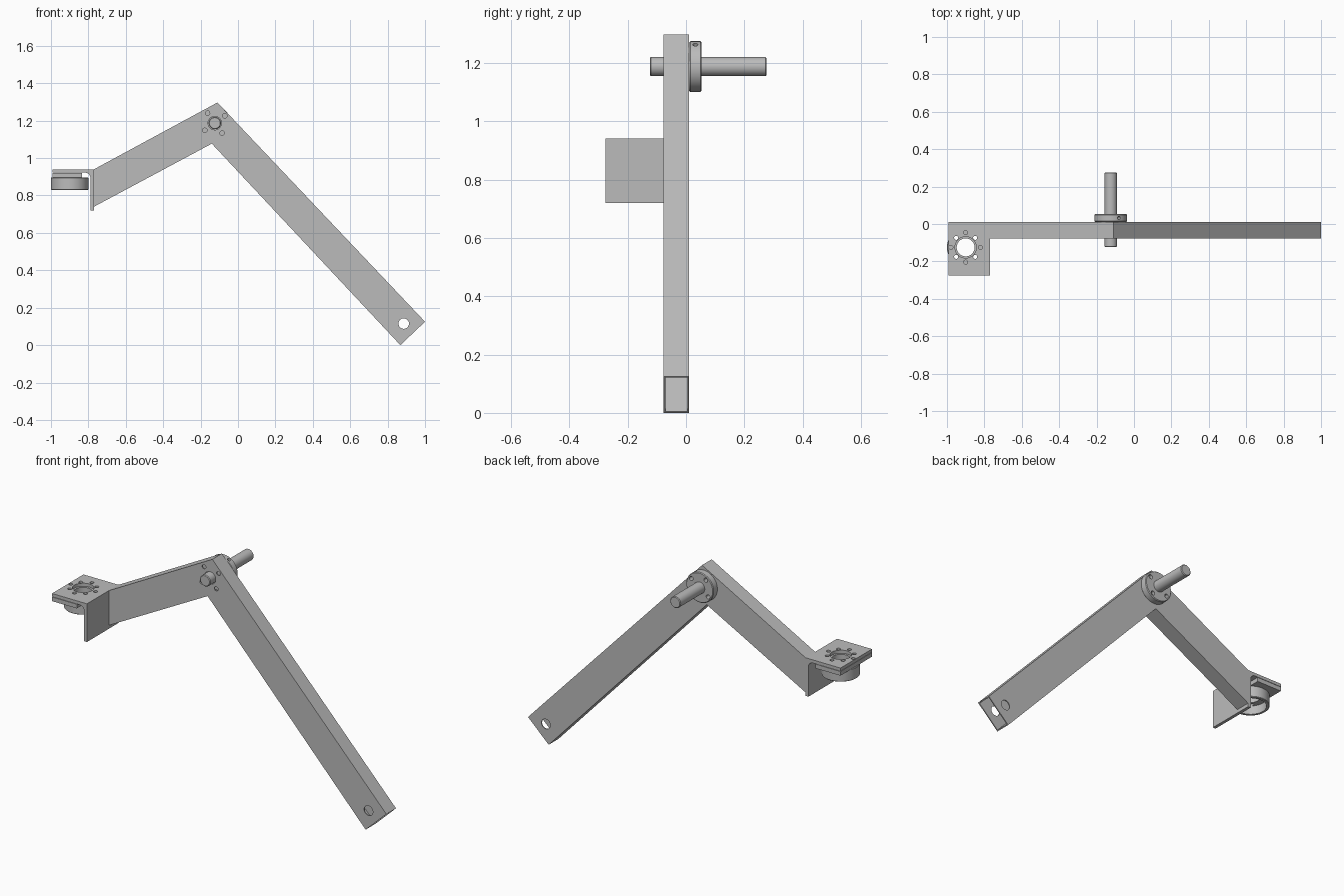
import bpy, bmesh, math
from mathutils import Vector, Matrix

if "Cube" in bpy.data.objects:
    bpy.data.objects.remove(bpy.data.objects["Cube"], do_unlink=True)

metal = bpy.data.materials.new("brushed grey metal")
metal.use_nodes = True
GREY = (0.5, 0.5, 0.5, 1)
metal.diffuse_color = GREY
metal.node_tree.nodes["Principled BSDF"].inputs["Base Color"].default_value = GREY


def finish(name, bm):
    bmesh.ops.recalc_face_normals(bm, faces=bm.faces)
    mesh = bpy.data.meshes.new(name)
    bm.to_mesh(mesh)
    bm.free()
    mesh.materials.append(metal)
    ob = bpy.data.objects.new(name, mesh)
    bpy.context.collection.objects.link(ob)
    return ob


def prism(name, profile, y0, y1):
    """Extrude an x-z outline along y."""
    bm = bmesh.new()
    face = bm.faces.new([bm.verts.new((x, y0, z)) for x, z in profile])
    new = bmesh.ops.extrude_face_region(bm, geom=[face])["geom"]
    bmesh.ops.translate(bm, vec=(0, y1 - y0, 0),
                        verts=[v for v in new if isinstance(v, bmesh.types.BMVert)])
    return finish(name, bm)


def box(name, x0, x1, y0, y1, z0, z1):
    return prism(name, [(x0, z0), (x1, z0), (x1, z1), (x0, z1)], y0, y1)


def rod(name, start, end, r, chamfer=0, sides=48):
    """Cylinder between two points, with optional chamfered rims."""
    start, end = Vector(start), Vector(end)
    axis = end - start
    bm = bmesh.new()
    bmesh.ops.create_cone(bm, cap_ends=True, segments=sides, radius1=r, radius2=r,
                          depth=axis.length)
    if chamfer:
        rims = [e for e in bm.edges if abs(e.verts[0].co.z - e.verts[1].co.z) < 1e-5]
        bmesh.ops.bevel(bm, geom=rims, offset=chamfer, segments=1, affect='EDGES')
    turn = Vector((0, 0, 1)).rotation_difference(axis).to_matrix().to_4x4()
    bm.transform(Matrix.Translation((start + end) / 2) @ turn)
    return finish(name, bm)


def cut(ob, cutters):
    bpy.context.view_layer.objects.active = ob
    for c in cutters:
        mod = ob.modifiers.new("cut", 'BOOLEAN')
        mod.operation, mod.solver, mod.object = 'DIFFERENCE', 'EXACT', c
        bpy.ops.object.modifier_apply(modifier=mod.name)
    for c in cutters:
        bpy.data.objects.remove(c, do_unlink=True)


def ring_points(cx, cy, r, first, count):
    return [(cx + r * math.cos(math.radians(first) + i * math.tau / count),
             cy + r * math.sin(math.radians(first) + i * math.tau / count))
            for i in range(count)]


# Bent hollow arm: mitred square tube, open at the lower end
YF, YB, WALL = -0.077, 0.011, 0.006
PX, PZ = -0.124, 1.187
tops = [Vector(p) for p in ((-0.77, 0.94), (-0.11, 1.297), (1.0, 0.125))]
bots = [Vector(p) for p in ((-0.77, 0.74), (-0.14, 1.077), (0.868, 0.0))]
arm = prism("bent_tube_arm", tops + bots[::-1], YF, YB)
inner_t = [a.lerp(b, 0.034) for a, b in zip(tops, bots)]
inner_b = [b.lerp(a, 0.034) for a, b in zip(tops, bots)]
for line in (inner_t, inner_b):
    for i in (0, 2):
        line[i] = line[1].lerp(line[i], 1.04)
cut(arm, [prism("bore", inner_t + inner_b[::-1], YF + WALL, YB - WALL)])
bolts = ring_points(PX, PZ, 0.066, 36, 4)
cut(arm, [rod("end_hole", (0.886, -0.2, 0.115), (0.886, 0.2, 0.115), 0.028),
          rod("shaft_hole", (PX, -0.2, PZ), (PX, 0.2, PZ), 0.036)]
    + [rod("bolt_hole", (x, -0.2, z), (x, 0.1, z), 0.012, sides=24) for x, z in bolts])

# Pivot shaft and its clamping flange
shaft = rod("pivot_shaft", (PX, -0.124, PZ), (PX, 0.276, PZ), 0.033, 0.004)
flange = rod("pivot_flange", (PX, YB, PZ), (PX, 0.053, PZ), 0.087, 0.004, 64)
screw = Vector((0.5, 0, 0.87)).normalized()
hub = Vector((PX, 0.032, PZ))
cut(flange, [rod("bolt_hole", (x, 0.02, z), (x, 0.1, z), 0.012, sides=24) for x, z in bolts]
    + [rod("screw_hole", hub + screw * 0.06, hub + screw * 0.12, 0.009, sides=24)])

# Angle bracket with a rounded inside corner
X0, X1, T, TOP, LOW, R = -0.993, -0.77, 0.018, 0.94, 0.72, 0.03
fillet = []
for i in range(9):
    a = i / 8 * math.pi / 2
    fillet.append((X1 - T - R + R * math.cos(a), TOP - T - R + R * math.sin(a)))
bracket = prism("angle_bracket", [(X0, TOP), (X1, TOP), (X1, LOW), (X1 - T, LOW)]
                + fillet + [(X0, TOP - T)], -0.276, YB)
CX, CY = -0.9, -0.125
backing = box("backing_plate", X0, -0.835, -0.276, YB, 0.896, TOP - T - 0.002)

# Round hub below the bracket, hollowed from underneath
cup = rod("wrist_hub", (CX, CY, 0.83), (CX, CY, 0.897), 0.1, 0.003, 64)
cut(cup, [rod("recess", (CX, CY, 0.7), (CX, CY, 0.88), 0.084, sides=64)])

# Centre bore and ring of bolt holes through the stacked wrist parts
for part in (bracket, backing, cup):
    cut(part, [rod("bore", (CX, CY, 0.8), (CX, CY, 1.0), 0.057 if part is bracket else 0.048)]
        + [rod("bolt_hole", (x, y, 0.85), (x, y, 1.0), 0.011, sides=24)
           for x, y in ring_points(CX, CY, 0.072, 45, 4)])
cut(bracket, [rod("pin_hole", (x, y, 0.9), (x, y, 1.0), 0.011, sides=24)
              for x, y in ring_points(CX, CY, 0.079, 0, 4)])

# Smooth the round surfaces, keep edges crisp
for ob in (arm, shaft, flange, bracket, backing, cup):
    bpy.ops.object.select_all(action='DESELECT')
    ob.select_set(True)
    bpy.context.view_layer.objects.active = ob
    bpy.ops.object.shade_smooth_by_angle(angle=math.radians(30))
